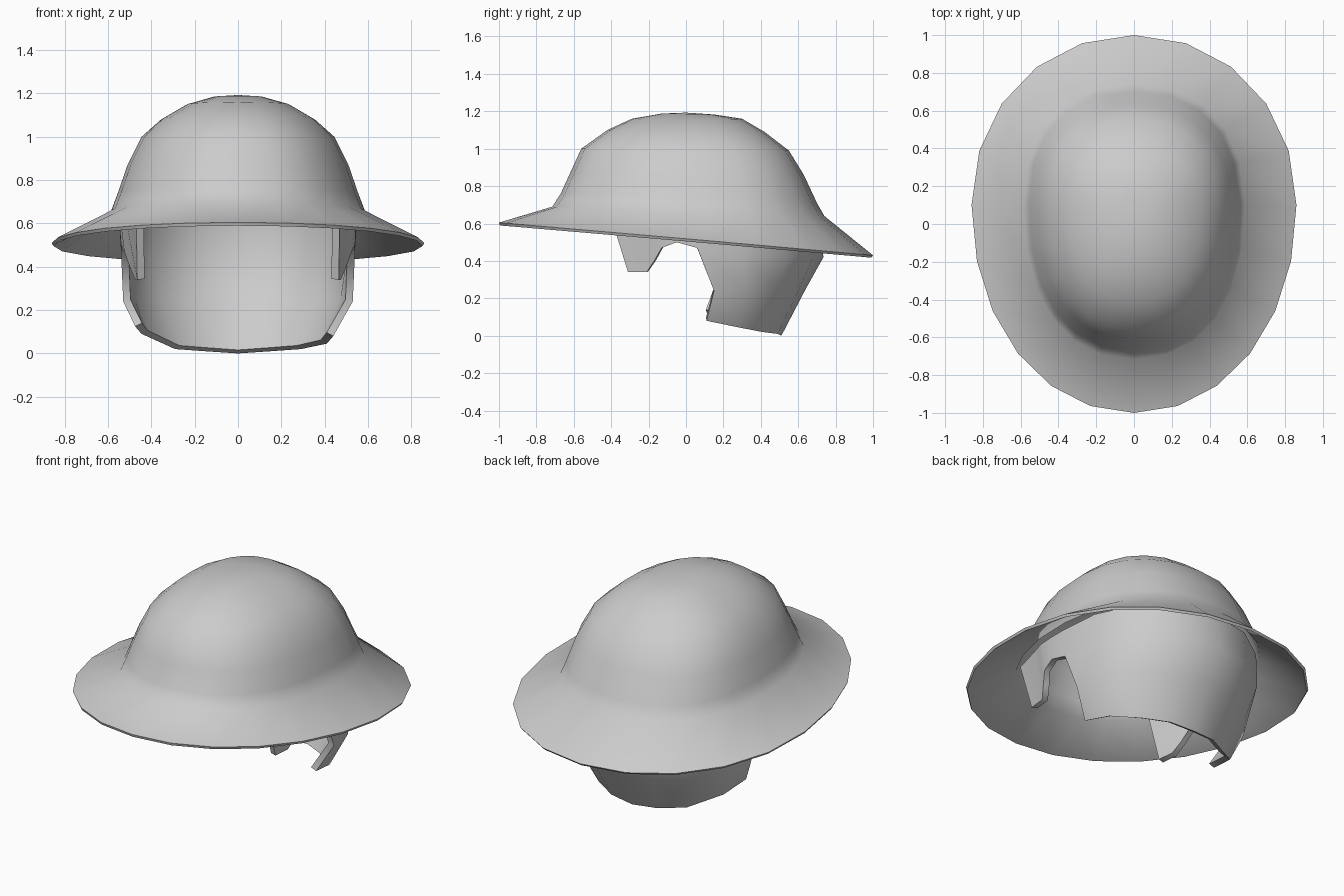
import bpy, math

if "Cube" in bpy.data.objects:
    bpy.data.objects.remove(bpy.data.objects["Cube"])


def make_shell(name, verts, faces, thickness):
    """Mesh thickened inward, smooth except at its rim edges."""
    mesh = bpy.data.meshes.new(name)
    mesh.from_pydata(verts, [], faces)
    ob = bpy.data.objects.new(name, mesh)
    bpy.context.collection.objects.link(ob)
    bpy.ops.object.select_all(action='DESELECT')
    bpy.context.view_layer.objects.active = ob
    ob.select_set(True)
    mod = ob.modifiers.new("thickness", 'SOLIDIFY')
    mod.thickness = thickness
    mod.offset = -1
    bpy.ops.object.modifier_apply(modifier=mod.name)
    bpy.ops.object.shade_smooth_by_angle(angle=math.radians(55))
    return ob


# Helmet bowl and brim: lofted rings of 22 sides, tilted down to the back
# half width, y front, y back, z front, z side, z back, roundness
rings = [
    (.86, -1.0, 1.0, .605, .510, .430, 2.06),
    (.585, -.715, .74, .690, .660, .640, 2.25),
    (.555, -.67, .70, .760, .740, .710, 2.3),
    (.51, -.615, .63, .880, .870, .860, 2.3),
    (.445, -.56, .55, 1.0, 1.0, .990, 2.3),
    (.355, -.42, .42, 1.10, 1.08, 1.09, 2.2),
    (.235, -.29, .30, 1.16, 1.15, 1.16, 2.1),
    (.11, -.13, .15, 1.188, 1.186, 1.183, 2.0),
]
angles = [18 * i for i in range(10)] + [180 + 15 * i for i in range(12)]
n = len(angles)


def power(v, e):
    return math.copysign(abs(v) ** (2 / e), v) if abs(v) > 1e-6 else 0.0


verts = []
for w, yf, yb, zf, zs, zb, e in rings:
    yc = min(.1, .1 * w / .5)
    for a in angles:
        c = power(math.cos(math.radians(a)), e)
        s = power(math.sin(math.radians(a)), e)
        y = yc + (s * (yb - yc) if s > 0 else -s * (yf - yc))
        z = zs + abs(s) * ((zb if s > 0 else zf) - zs)
        verts.append((w * c, y, z))
faces = [(k * n + i, k * n + (i + 1) % n, (k + 1) * n + (i + 1) % n, (k + 1) * n + i)
         for k in range(len(rings) - 1) for i in range(n)]
verts.append((0, 0, 1.193))
last = (len(rings) - 1) * n
faces += [(last + i, last + (i + 1) % n, len(verts) - 1) for i in range(n)]
make_shell("helmet_bowl_and_brim", verts, faces, .016)

# Liner: cheek tab, ear arch and neck guard, in columns from front to back
half = [
    [(.47, -.40, .63), (.465, -.31, .34)],
    [(.52, -.22, .63), (.475, -.21, .34)],
    [(.535, -.17, .63), (.50, -.17, .40)],
    [(.545, -.13, .63), (.525, -.13, .47)],
    [(.55, -.05, .63), (.54, -.05, .50)],
    [(.55, .05, .63), (.54, .06, .47), (.53, .15, .24), (.44, .11, .08)],
    [(.53, .30, .63), (.53, .30, .44), (.505, .32, .24), (.41, .28, .045)],
    [(.42, .53, .63), (.42, .54, .43), (.38, .49, .24), (.29, .41, .02)],
    [(.22, .67, .63), (.22, .68, .42), (.20, .60, .24), (.15, .49, .01)],
]
back = [[(0, .71, .63), (0, .735, .42), (0, .64, .25), (0, .51, 0)]]


def mirrored(col):
    """Left side; the neck guard's left lower corner sits higher and wider."""
    out = [(-x, y, z) for x, y, z in col]
    if len(out) == 4 and col[3][0] > .4:
        x, y, z = out[3]
        out[3] = (x - .035, y, z + .045)
    return out


cols = half + back + [mirrored(c) for c in reversed(half)]
verts, starts, faces = [], [], []
for col in cols:
    starts.append(len(verts))
    verts += col
for i in range(len(cols) - 1):
    a, b = starts[i], starts[i + 1]
    for j in range(min(len(cols[i]), len(cols[i + 1])) - 1):
        faces.append((a + j, a + j + 1, b + j + 1, b + j))
make_shell("cheek_tabs_and_neck_guard", verts, faces, .035)
